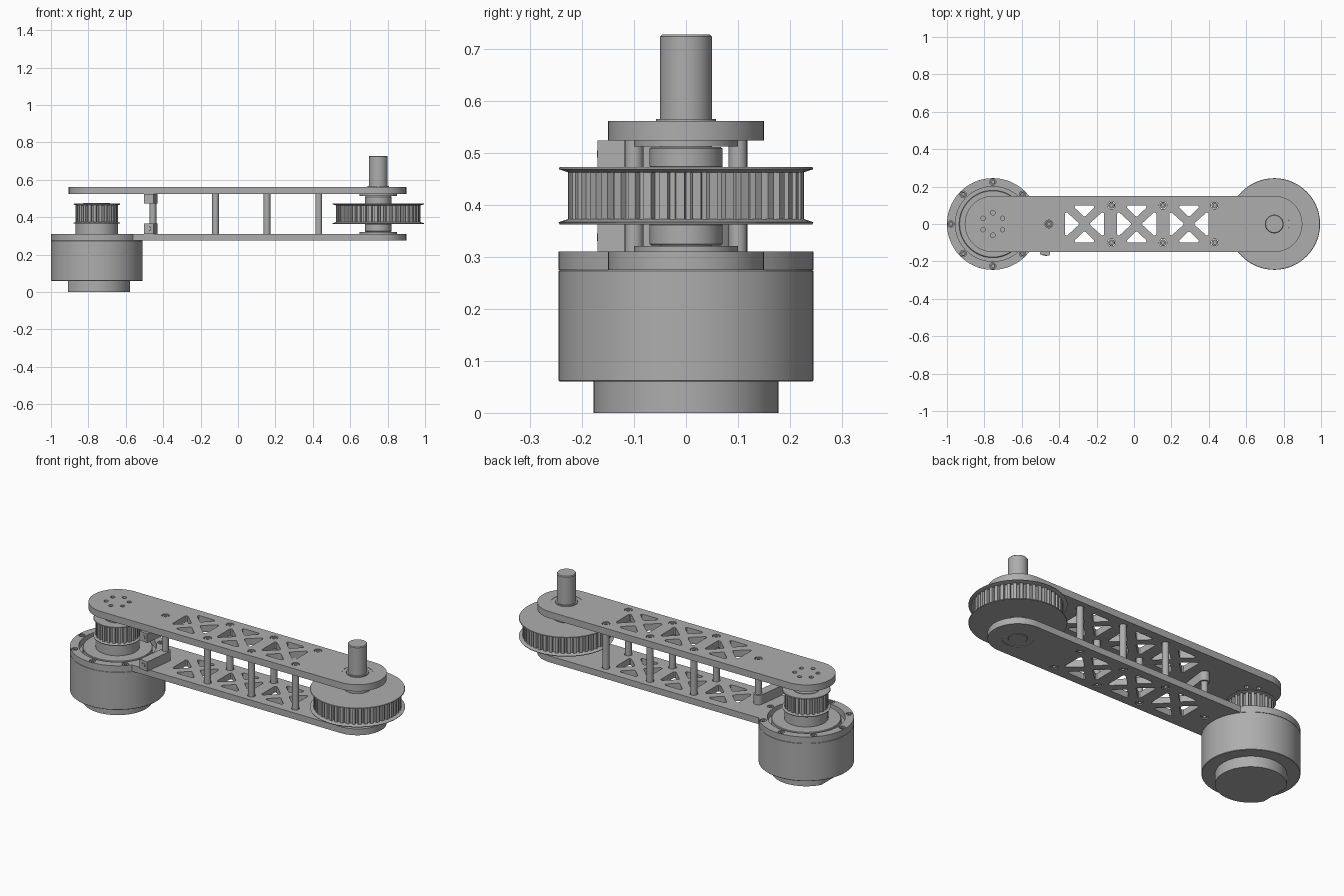
import bpy, bmesh
from math import sin, cos, pi, asin
from mathutils import Vector, Matrix

cube = bpy.data.objects.get("Cube")
if cube:
    bpy.data.objects.remove(cube, do_unlink=True)

grey = bpy.data.materials.new("machined_grey")
grey.use_nodes = True
tone = (0.42, 0.42, 0.42, 1)
grey.diffuse_color = tone
grey.node_tree.nodes["Principled BSDF"].inputs["Base Color"].default_value = tone

MOTOR_X, SHAFT_X = -0.755, 0.75
LOW, LOW_TOP, UP, UP_TOP = 0.275, 0.311, 0.524, 0.562
HALF, MOTOR_R = 0.15, 0.245


def finish(bm, name):
    """Turn a bmesh into a shaded, coloured object."""
    bmesh.ops.remove_doubles(bm, verts=bm.verts, dist=1e-5)
    bmesh.ops.recalc_face_normals(bm, faces=bm.faces)
    mesh = bpy.data.meshes.new(name)
    bm.to_mesh(mesh)
    bm.free()
    mesh.materials.clear()
    mesh.materials.append(grey)
    ob = bpy.data.objects.new(name, mesh)
    bpy.context.collection.objects.link(ob)
    bpy.ops.object.select_all(action="DESELECT")
    ob.select_set(True)
    bpy.context.view_layer.objects.active = ob
    bpy.ops.object.shade_smooth_by_angle(angle=pi / 6)
    return ob


def arc(x, y, r, a0=0, a1=2 * pi, n=24, full=False):
    steps = n if full else n + 1
    return [(x + r * cos(a0 + (a1 - a0) * i / n), y + r * sin(a0 + (a1 - a0) * i / n))
            for i in range(steps)]


def circle(x, y, r, n=24):
    return arc(x, y, r, n=n, full=True)


def sheet(name, loops, z0, z1):
    """Extrude an outline with holes between two heights."""
    curve = bpy.data.curves.new(name, "CURVE")
    curve.dimensions, curve.fill_mode = "2D", "BOTH"
    curve.extrude = (z1 - z0) / 2
    for loop in loops:
        spline = curve.splines.new("POLY")
        spline.points.add(len(loop) - 1)
        for p, (x, y) in zip(spline.points, loop):
            p.co = (x, y, 0, 1)
        spline.use_cyclic_u = True
    temp = bpy.data.objects.new("outline", curve)
    bpy.context.collection.objects.link(temp)
    bpy.context.view_layer.update()
    bm = bmesh.new()
    bm.from_mesh(temp.to_mesh())
    temp.to_mesh_clear()
    bpy.data.objects.remove(temp, do_unlink=True)
    bpy.data.curves.remove(curve)
    bmesh.ops.translate(bm, verts=bm.verts, vec=(0, 0, (z0 + z1) / 2))
    return finish(bm, name)


def lathe(name, profile, x, y=0, steps=64):
    """Revolve (radius, height) points about a vertical axis."""
    bm = bmesh.new()
    vs = [bm.verts.new((r, 0, z)) for r, z in profile]
    es = [bm.edges.new(pair) for pair in zip(vs, vs[1:])]
    bmesh.ops.spin(bm, geom=vs + es, cent=(0, 0, 0), axis=(0, 0, 1),
                   angle=2 * pi, steps=steps, use_merge=True)
    bmesh.ops.translate(bm, verts=bm.verts, vec=(x, y, 0))
    return finish(bm, name)


def cylinder(name, r, z0, z1, x, y=0, c=0.0, steps=64):
    prof = [(0, z0), (r - c, z0), (r, z0 + c), (r, z1 - c), (r - c, z1), (0, z1)]
    return lathe(name, prof, x, y, steps)


def screw(name, x, y, top, direction, r=0.017):
    """Socket head with its open side at height top."""
    d = direction * 0.012
    prof = [(0, top - d), (r * .5, top - d), (r * .5, top), (r, top),
            (r, top - 2 * d), (0, top - 2 * d)]
    return lathe(name, prof, x, y, 16)


def rounded(points, r):
    """Round the corners of a convex polygon."""
    out = []
    for i, p in enumerate(points):
        p = Vector(p)
        a = (Vector(points[i - 1]) - p).normalized()
        b = (Vector(points[(i + 1) % len(points)]) - p).normalized()
        half = a.angle(b) / 2
        mid = p + (a + b).normalized() * (r / sin(half))
        t0, t1 = p + a * r / (sin(half) / cos(half)), p + b * r / (sin(half) / cos(half))
        for k in range(6):
            d = (t0 - mid).lerp(t1 - mid, k / 5).normalized() * r
            out.append(tuple(mid + d))
    return out


# Lightening windows shared by both arm plates
windows = []
for cx in (-0.265, 0.014, 0.294):
    for s in (-1, 1):
        windows.append(rounded([(cx + s * .105, -.073), (cx + s * .105, .073), (cx + s * .025, 0)], .009))
        windows.append(rounded([(cx - .066, s * .1), (cx + .066, s * .1), (cx, s * .037)], .009))

posts = [(x, y) for x in (-0.12, 0.155, 0.432) for y in (-0.1, 0.1)] + [(-0.455, 0)]
post_holes = [circle(x, y, 0.021, 16) for x, y in posts]
shaft_hole = [circle(SHAFT_X, 0, 0.08, 48)]
right_end = arc(SHAFT_X, 0, HALF, -pi / 2, pi / 2, 32)

# Upper arm plate
hub_holes = [circle(MOTOR_X + .06 * cos(a), .06 * sin(a), 0.012, 12)
             for a in (pi / 6 + k * pi / 3 for k in range(6))]
sheet("upper_plate", [right_end + arc(MOTOR_X, 0, HALF, pi / 2, 3 * pi / 2, 32)]
      + windows + post_holes + hub_holes + shaft_hole, UP, UP_TOP)

# Lower arm plate with its round motor flange
bolts = [(MOTOR_X + .224 * cos(k * pi / 4), .224 * sin(k * pi / 4)) for k in range(8)]
a = asin(HALF / MOTOR_R)
sheet("lower_plate", [right_end + arc(MOTOR_X, 0, MOTOR_R, a, 2 * pi - a, 64)]
      + windows + post_holes + shaft_hole + [circle(MOTOR_X, 0, 0.2, 64)]
      + [circle(x, y, .017, 16) for x, y in bolts], LOW, LOW_TOP)
for x, y in bolts:
    screw("motor_bolt", x, y, LOW_TOP - .004, 1, .014)

# Standoffs and their screws
for x, y in posts:
    cylinder("standoff", 0.018, LOW_TOP - .01, UP + .01, x, y, steps=20)
    screw("upper_screw", x, y, UP_TOP - .003, 1)
    screw("lower_screw", x, y, LOW + .003, -1)

# Motor
cylinder("motor_body", MOTOR_R, 0.06, LOW, MOTOR_X, c=0.002, steps=80)
cap = [(max(x, MOTOR_X - .155), y) for x, y in circle(MOTOR_X, 0, .178, 64)]
sheet("motor_cap", [cap], 0, 0.062)
cylinder("motor_face", 0.18, LOW - .01, 0.306, MOTOR_X, c=0.003)


def pulley(name, x, teeth, root, tip, flange, z0, z1):
    """Toothed belt wheel between two thin flared flanges."""
    step = 2 * pi / teeth
    outline = []
    for k in range(teeth):
        for f, r in ((0, root), (.3, root), (.4, tip), (.9, tip)):
            t = (k + f) * step
            outline.append((x + r * cos(t), r * sin(t)))
    sheet(name + "_teeth", [outline], z0 + .004, z1 - .004)
    for zf, s in ((z0, 1), (z1, -1)):
        lathe(name + "_flange", [(0, zf), (flange - .002, zf), (flange, zf + s * .004),
                                 (flange - .018, zf + s * .01), (0, zf + s * .01)], x)


# Small drive pulley
pulley("drive_pulley", MOTOR_X, 24, 0.1, 0.113, 0.125, 0.366, 0.472)
cylinder("drive_hub", 0.113, 0.3, 0.368, MOTOR_X)
cylinder("drive_bore", 0.07, 0.47, 0.475, MOTOR_X)

# Large driven pulley
pulley("driven_pulley", SHAFT_X, 44, 0.213, 0.227, 0.245, 0.363, 0.473)
cylinder("lower_hub", 0.07, 0.322, 0.365, SHAFT_X, c=.003)
cylinder("upper_hub", 0.07, 0.471, 0.512, SHAFT_X, c=.003)

# Output shaft, bearings and collars
cylinder("output_shaft", 0.05, LOW, 0.728, SHAFT_X, c=0.004)
for name, z0, z1 in (("lower_bearing", LOW + .003, LOW_TOP), ("upper_bearing", UP, UP_TOP - .002)):
    cylinder(name, 0.08, z0, z1, SHAFT_X)
for name, z0, z1 in (("lower_collar", LOW_TOP, 0.321), ("upper_collar", 0.513, UP)):
    cylinder(name, 0.1, z0, z1, SHAFT_X)
cylinder("shaft_clip", 0.058, UP_TOP - .003, UP_TOP + .004, SHAFT_X)

# Sensor arms reaching out from the single standoff
for name, z0, z1 in (("lower_sensor_arm", LOW_TOP, 0.365), ("upper_sensor_arm", 0.472, UP)):
    w = 0.026
    shape = arc(0, 0, w, 0, pi, 12) + [(-w, -.168), (w, -.168)]
    turn = Matrix.Rotation(-0.13, 2)
    shape = [tuple(turn @ Vector(p) + Vector((-0.455, 0))) for p in shape]
    sheet(name, [shape], z0, z1)
    # Round socket on the arm's front end
    bm = bmesh.new()
    end = turn @ Vector((0, -.168)) + Vector((-0.455, 0))
    place = (Matrix.Translation((end.x, end.y, (z0 + z1) / 2)) @ Matrix.Rotation(-0.13, 4, "Z")
             @ Matrix.Rotation(pi / 2, 4, "X"))
    bmesh.ops.create_cone(bm, cap_ends=True, segments=16, radius1=.012, radius2=.012,
                          depth=.006, matrix=place)
    finish(bm, name + "_socket")
